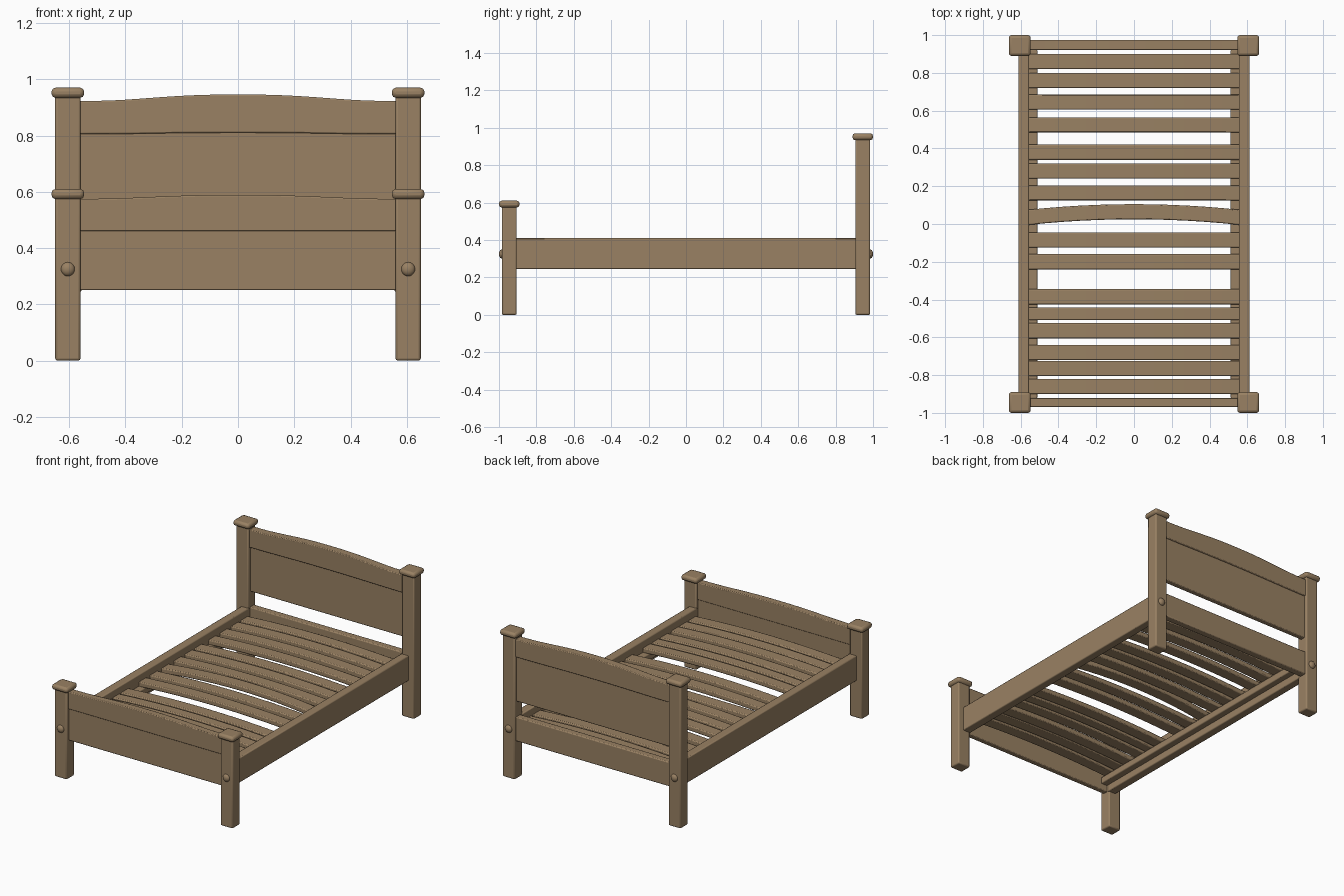
import bpy
import bmesh
import math
from mathutils import Vector

cube = bpy.data.objects.get("Cube")
if cube:
    bpy.data.objects.remove(cube, do_unlink=True)

wood = bpy.data.materials.new("warm_wood")
wood.use_nodes = True
COLOUR = (0.32, 0.22, 0.125, 1)
wood.diffuse_color = COLOUR
wood.node_tree.nodes["Principled BSDF"].inputs["Base Color"].default_value = COLOUR


def finish(name, bm, bevel=0.0, segments=2):
    """Turn a bmesh into a smooth, softly bevelled wooden object."""
    bmesh.ops.recalc_face_normals(bm, faces=bm.faces)
    mesh = bpy.data.meshes.new(name)
    bm.to_mesh(mesh)
    bm.free()
    mesh.materials.append(wood)
    obj = bpy.data.objects.new(name, mesh)
    bpy.context.collection.objects.link(obj)
    if bevel:
        mod = obj.modifiers.new("soft_edges", "BEVEL")
        mod.width = bevel
        mod.segments = segments
        mod.limit_method = "ANGLE"
    bpy.ops.object.select_all(action="DESELECT")
    obj.select_set(True)
    bpy.context.view_layer.objects.active = obj
    bpy.ops.object.shade_smooth_by_angle(angle=math.radians(40))
    return obj


def box(name, low, high, bevel=0.006):
    low, high = Vector(low), Vector(high)
    bm = bmesh.new()
    bmesh.ops.create_cube(bm, size=1)
    for v in bm.verts:
        v.co = (low + high) / 2 + v.co * (high - low)
    return finish(name, bm, bevel)


def plank(name, half, section, steps=20, bevel=0.005):
    """Loft along x; section(t) gives y0, y1, z0, z1 for t from -1 to 1."""
    bm = bmesh.new()
    rings = []
    for i in range(steps + 1):
        t = 2 * i / steps - 1
        y0, y1, z0, z1 = section(t)
        corners = ((y0, z0), (y1, z0), (y1, z1), (y0, z1))
        rings.append([bm.verts.new((t * half, y, z)) for y, z in corners])
    for a, b in zip(rings, rings[1:]):
        for k in range(4):
            n = (k + 1) % 4
            bm.faces.new((a[k], a[n], b[n], b[k]))
    bm.faces.new(rings[0])
    bm.faces.new(rings[-1])
    return finish(name, bm, bevel)


def arch(t):
    """Flat shoulders at the ends and a gentle crown between them."""
    u = min(abs(t) / 0.92, 1)
    return 0.5 + 0.5 * math.cos(math.pi * u ** 1.25)


POST_X, POST_Y = 0.605, 0.945

# Posts with rounded caps and bolt heads
for end, sy, height in (("front", -1, 0.61), ("rear", 1, 0.97)):
    for side, sx in (("left", 1), ("right", -1)):
        x, y = sx * POST_X, sy * POST_Y
        name = f"{end}_{side}"
        box(name + "_post", (x - 0.045, y - 0.04, 0), (x + 0.045, y + 0.04, height - 0.02), 0.008)
        box(name + "_cap", (x - 0.058, y - 0.055, height - 0.036),
            (x + 0.058, y + 0.055, height), 0.014)
        bm = bmesh.new()
        bmesh.ops.create_uvsphere(bm, u_segments=16, v_segments=10, radius=0.025)
        for v in bm.verts:
            v.co = (v.co.x + x, v.co.y * 0.7 + sy * 0.983, v.co.z + 0.325)
        finish(name + "_bolt", bm)

# Headboard: arched top rail over a thinner panel, with a low cross rail
plank("headboard_top_rail", 0.57,
      lambda t: (0.92, 0.975, 0.805 + 0.005 * arch(t), 0.923 + 0.023 * arch(t)))
plank("headboard_panel", 0.57, lambda t: (0.932, 0.966, 0.51, 0.85))
box("head_cross_rail", (-0.57, 0.925, 0.25), (0.57, 0.972, 0.41))

# Footboard: arched top rail over a tall panel
plank("footboard_top_rail", 0.57,
      lambda t: (-0.968, -0.92, 0.46, 0.575 + 0.014 * arch(t)))
plank("footboard_panel", 0.57, lambda t: (-0.96, -0.926, 0.25, 0.5))

# Side rails and the ledges that carry the slats
for side, sx in (("left", 1), ("right", -1)):
    xs = sorted((sx * 0.556, sx * 0.612))
    box(side + "_side_rail", (xs[0], -0.915, 0.245), (xs[1], 0.915, 0.41))
    xs = sorted((sx * 0.512, sx * 0.56))
    box(side + "_slat_ledge", (xs[0], -0.925, 0.29), (xs[1], 0.925, 0.335))

# Bowed slats, unevenly spaced, one of them warped
SLATS = (-0.86, -0.765, -0.68, -0.565, -0.475, -0.385, -0.2, -0.085,
         0.05, 0.165, 0.28, 0.38, 0.525, 0.645, 0.76, 0.86)
for i, y in enumerate(SLATS):
    warp = 0.03 if y == 0.05 else 0.0
    half_width = 0.034 if y == -0.475 else 0.04

    def slat_section(t, y=y, warp=warp, w=half_width):
        crown = 0.02 * (1 - t * t)
        shift = warp * (0.5 - t * t)
        return (y - w + shift, y + w + shift, 0.33 + crown, 0.362 + crown)

    plank(f"slat_{i + 1}", 0.562, slat_section, 12, 0.006)
